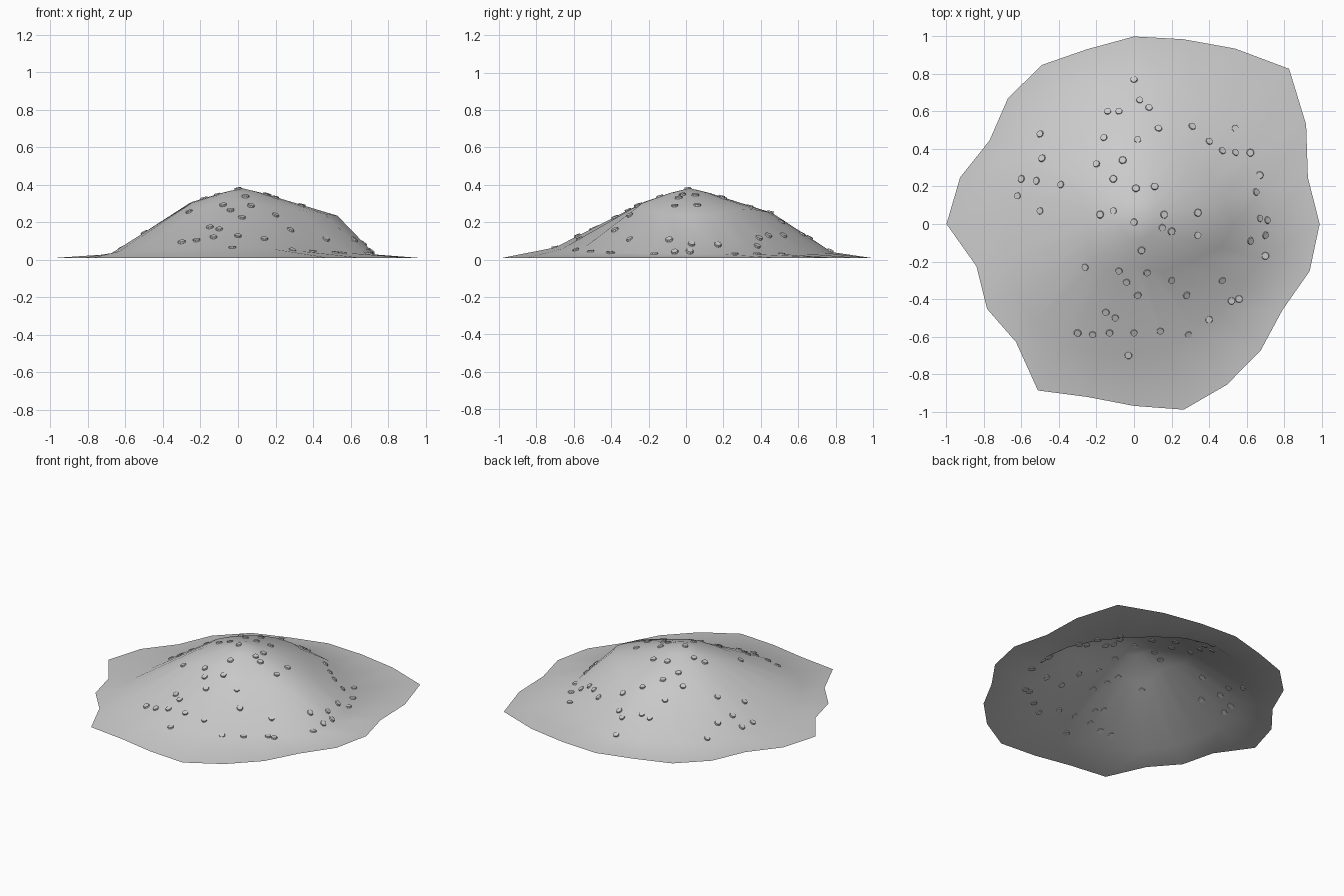
import bpy, bmesh, math, random
from mathutils import Vector
from mathutils.bvhtree import BVHTree

if "Cube" in bpy.data.objects:
    bpy.data.objects.remove(bpy.data.objects["Cube"])

random.seed(4)
N = 24

# shoulder radius, shoulder height, foot radius, foot height: one row per 45 degrees
KEYS = [
    (.53, .235, .73, .028), (.43, .270, .71, .030), (.46, .250, .78, .040), (.35, .275, .72, .030),
    (.24, .310, .68, .030), (.30, .280, .75, .050), (.22, .310, .70, .065), (.32, .275, .64, .040),
]
# irregular outer edge radius, one value per 15 degrees
RIM = [.99, .96, 1.06, 1.17, 1.08, 1.02, 1.0, .965, .98, .95, .89, .96,
       1.0, .87, .905, .89, 1.025, .955, .97, 1.025, .99, .955, .915, .97]


def row(i):
    t = i / N * 8
    k, f = int(t), t - int(t)
    f = f * f * (3 - 2 * f)
    return [a + (b - a) * f for a, b in zip(KEYS[k % 8], KEYS[(k + 1) % 8])]


def make(name, bm):
    me = bpy.data.meshes.new(name)
    bm.to_mesh(me)
    bm.free()
    ob = bpy.data.objects.new(name, me)
    bpy.context.collection.objects.link(ob)
    return ob


# Mound: open sheet made of concentric rings
bm = bmesh.new()
peak = Vector((.02, .02, .382))
rings = [[] for _ in range(4)]
for i in range(N):
    a = math.tau * i / N
    d = Vector((math.cos(a), math.sin(a), 0))
    r1, z1, r2, z2 = row(i)
    pts = [Vector((peak.x, peak.y, .358)) + d * .1,
           d * r1 + Vector((0, 0, z1)),
           d * r2 + Vector((0, 0, z2)),
           d * RIM[i] + Vector((0, 0, .008))]
    for ring, p in zip(rings, pts):
        ring.append(bm.verts.new(p))
top = bm.verts.new(peak)
for i in range(N):
    j = (i + 1) % N
    bm.faces.new((top, rings[0][i], rings[0][j]))
    for a, b in zip(rings, rings[1:]):
        bm.faces.new((a[i], b[i], b[j], a[j]))
for f in bm.faces:
    f.smooth = True
bm.normal_update()
tree = BVHTree.FromBMesh(bm)
make("mound", bm)

# Pebbles: small flat discs half sunk in the slope
SPOTS = [
    (.0, .77), (.03, .66), (.08, .62), (-.14, .6), (-.08, .6), (-.5, .48), (-.49, .35), (-.6, .24),
    (-.52, .23), (-.62, .15), (-.39, .21), (-.5, .07), (-.16, .46), (.02, .45), (-.2, .32), (-.06, .34),
    (-.11, .24), (.01, .19), (-.18, .05), (-.11, .07), (.0, .01), (.11, .2), (.16, .05), (.2, -.04),
    (.34, .06), (.34, -.06), (.13, .51), (.31, .52), (.4, .44), (.54, .51), (.47, .39), (.54, .38),
    (.62, .38), (.67, .26), (.65, .17), (.67, .03), (.71, .02), (.7, -.06), (.62, -.09), (.7, -.17),
    (.47, -.3), (.52, -.41), (.56, -.4), (.4, -.51), (.29, -.59), (.14, -.57), (.28, -.38), (.2, -.3),
    (.0, -.58), (-.03, -.7), (-.1, -.5), (-.15, -.47), (-.13, -.58), (-.22, -.59), (-.3, -.58), (-.26, -.23),
    (-.08, -.25), (.07, -.26), (.02, -.38), (-.04, -.31), (.15, -.02), (.04, -.14),
]
bm = bmesh.new()
up = Vector((0, 0, 1))
for x, y in SPOTS:
    loc, nor, _, _ = tree.ray_cast(Vector((x, y, 2)), -up)
    if nor.z < 0:
        nor = -nor
    tilt = (nor * .8 + up * .2).normalized()
    m = up.rotation_difference(tilt).to_matrix().to_4x4()
    m.translation = loc + nor * .001
    bmesh.ops.create_cone(bm, cap_ends=True, segments=9, radius1=.022 * random.uniform(.85, 1.1),
                          radius2=.018, depth=.014, matrix=m)
make("pebbles", bm)
